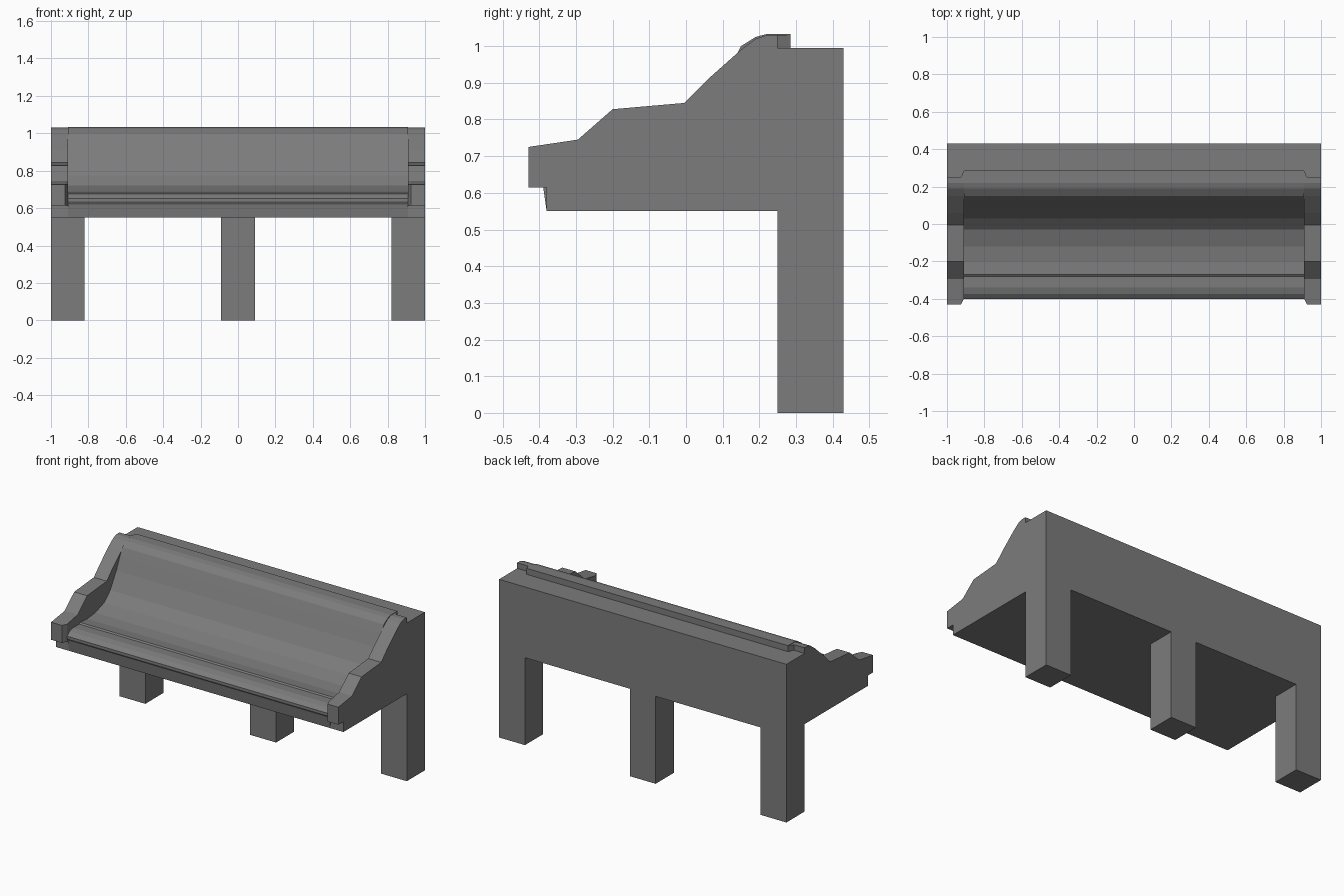
import bpy
import bmesh

cube = bpy.data.objects.get("Cube")
if cube:
    bpy.data.objects.remove(cube, do_unlink=True)

# One plain grey for the whole bench
grey = bpy.data.materials.new("stone grey")
grey.use_nodes = True
grey.diffuse_color = (0.2, 0.2, 0.2, 1)
grey.node_tree.nodes["Principled BSDF"].inputs["Base Color"].default_value = grey.diffuse_color


def loft(name, x0, profile0, x1, profile1):
    """Solid between two matching (y, z) outlines at x0 and x1."""
    bm = bmesh.new()
    a = [bm.verts.new((x0, y, z)) for y, z in profile0]
    b = [bm.verts.new((x1, y, z)) for y, z in profile1]
    bm.faces.new(a)
    bm.faces.new(b[::-1])
    n = len(a)
    for i in range(n):
        j = (i + 1) % n
        bm.faces.new((a[j], a[i], b[i], b[j]))
    bmesh.ops.recalc_face_normals(bm, faces=bm.faces)
    mesh = bpy.data.meshes.new(name)
    bm.to_mesh(mesh)
    bm.free()
    mesh.materials.append(grey)
    obj = bpy.data.objects.new(name, mesh)
    bpy.context.collection.objects.link(obj)
    return obj


def box(name, x0, x1, y0, y1, z0, z1):
    outline = [(y0, z0), (y1, z0), (y1, z1), (y0, z1)]
    return loft(name, x0, outline, x1, outline)


FRONT, BACK, POST_FRONT = -0.43, 0.43, 0.25
UNDERSIDE, BACK_TOP = 0.55, 0.995

# Back board and its three posts
box("back_board", -1, 1, POST_FRONT, BACK, UNDERSIDE, BACK_TOP)
for side, x in (("right", -0.91), ("middle", 0), ("left", 0.91)):
    box(side + "_post", x - 0.09, x + 0.09, POST_FRONT, BACK, 0, UNDERSIDE)

# Scooped seat: apron, rolled front lip, hollow, rising back and top rail
seat = [(POST_FRONT, UNDERSIDE), (-0.38, UNDERSIDE), (-0.39, 0.62),
        (-0.4, 0.635), (-0.4, 0.65), (-0.375, 0.67), (-0.34, 0.68),
        (-0.28, 0.68), (-0.27, 0.687), (-0.2, 0.682), (-0.12, 0.69),
        (-0.03, 0.72), (0.03, 0.775), (0.09, 0.875), (0.125, 0.95),
        (0.15, 1.0), (0.19, 1.025), (0.22, 1.033), (0.285, 1.033),
        (0.285, BACK_TOP), (POST_FRONT, BACK_TOP)]
loft("seat", -0.91, seat, 0.91, seat)

# Stepped end panels, each with a bevelled inner lining
panel = [(POST_FRONT, UNDERSIDE), (-0.38, UNDERSIDE), (-0.38, 0.615),
         (FRONT, 0.615), (FRONT, 0.725), (-0.295, 0.745), (-0.2, 0.828),
         (-0.005, 0.845), (0.06, 0.91), (0.15, 0.99), (0.19, 1.02),
         (0.22, 1.03), (POST_FRONT, 1.03), (POST_FRONT, BACK_TOP)]
inner = [(max(y, -0.4), z) for y, z in panel]
inner[-2:] = [(0.285, 1.03), (0.285, BACK_TOP)]
for side, s in (("right", -1), ("left", 1)):
    loft(side + "_end_panel", s, panel, s * 0.925, panel)
    loft(side + "_end_lining", s * 0.925, panel, s * 0.91, inner)
